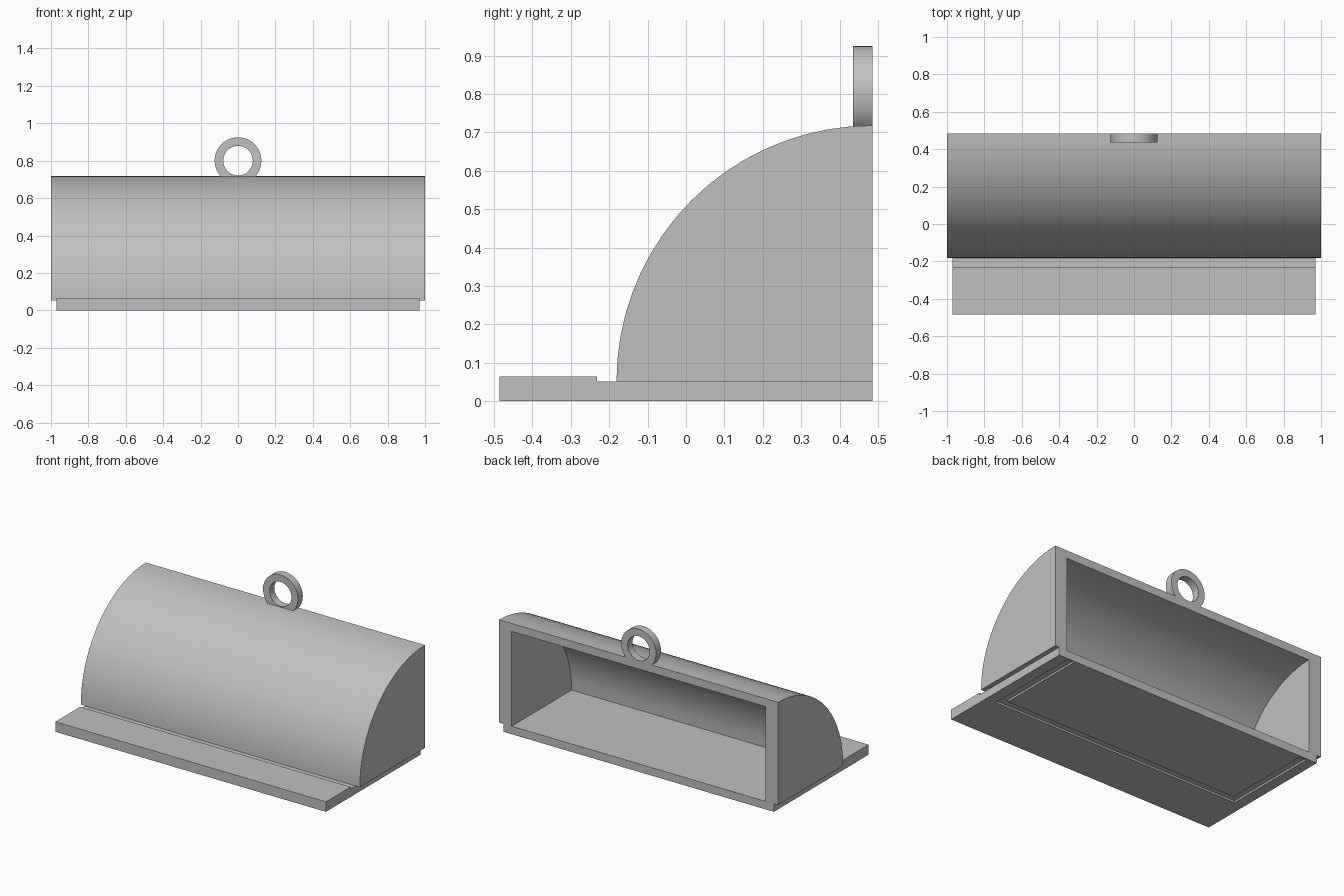
import bpy
import bmesh
from math import sin, cos, pi, radians

if "Cube" in bpy.data.objects:
    bpy.data.objects.remove(bpy.data.objects["Cube"], do_unlink=True)

BACK = 0.485        # y of the open back
FLOOR = 0.052       # top of the base under the hood
RADIUS = 0.666      # outer radius of the hood
WALL = 0.052        # thickness of the curved wall
HALF_BASE = 0.97

grey = bpy.data.materials.new("plain grey")
grey.use_nodes = True
colour = (0.53, 0.53, 0.53, 1)
grey.diffuse_color = colour
grey.node_tree.nodes["Principled BSDF"].inputs["Base Color"].default_value = colour


def extrude(name, profile, axis, start, end):
    """Solid from a closed profile: (y, z) along x or (x, z) along y."""
    bm = bmesh.new()
    place = (lambda a, b, t: (t, a, b)) if axis == "x" else (lambda a, b, t: (a, t, b))
    face = bm.faces.new([bm.verts.new(place(a, b, start)) for a, b in profile])
    made = bmesh.ops.extrude_face_region(bm, geom=[face])["geom"]
    move = (end - start, 0, 0) if axis == "x" else (0, end - start, 0)
    bmesh.ops.translate(bm, vec=move, verts=[v for v in made if isinstance(v, bmesh.types.BMVert)])
    bmesh.ops.recalc_face_normals(bm, faces=bm.faces)
    mesh = bpy.data.meshes.new(name)
    bm.to_mesh(mesh)
    bm.free()
    mesh.materials.append(grey)
    obj = bpy.data.objects.new(name, mesh)
    bpy.context.collection.objects.link(obj)
    return obj


def combine(target, tool, operation):
    """Apply a boolean and discard the tool."""
    tool.hide_render = True
    mod = target.modifiers.new("combine", "BOOLEAN")
    mod.operation, mod.object, mod.solver = operation, tool, "EXACT"
    bpy.context.view_layer.objects.active = target
    bpy.ops.object.modifier_apply(modifier=mod.name)
    bpy.data.objects.remove(tool, do_unlink=True)


def arc(cx, cz, r, first, last, steps):
    angles = [first + (last - first) * i / steps for i in range(steps + 1)]
    return [(cx + r * cos(a), cz + r * sin(a)) for a in angles]


def rectangle(a, b, c, d):
    return [(a, c), (b, c), (b, d), (a, d)]


# Hood: quarter cylinder, hollowed through the back and underside
hood = extrude("hood", arc(BACK, FLOOR, RADIUS, pi, pi / 2, 18) + [(BACK, FLOOR)], "x", -1, 1)
inner = RADIUS - WALL
hollow = arc(BACK, FLOOR, inner, pi, pi / 2, 18)
hollow += [(0.6, FLOOR + inner), (0.6, -0.1), (BACK - inner, -0.1)]
combine(hood, extrude("hollow_cutter", hollow, "x", -0.91, 0.91), "DIFFERENCE")

# Hanging ring fused to the back of the hood
ring = extrude("hanging_ring", arc(0, 0.8, 0.125, 0, 2 * pi, 48)[:-1], "y", 0.435, BACK)
hole = extrude("ring_hole", arc(0, 0.8, 0.079, 0, 2 * pi, 48)[:-1], "y", 0.4, 0.6)
combine(ring, hole, "DIFFERENCE")
combine(hood, ring, "UNION")

# Base tray with a raised front ledge
step = [(-BACK, 0), (BACK, 0), (BACK, FLOOR), (-0.232, FLOOR), (-0.232, 0.065), (-BACK, 0.065)]
base = extrude("base", step, "x", -HALF_BASE, HALF_BASE)

# Shallow U-shaped groove in the underside
groove = [(-0.9, -0.17), (0.9, -0.17), (0.9, 0.475), (0.85, 0.475),
          (0.85, -0.12), (-0.85, -0.12), (-0.85, 0.475), (-0.9, 0.475)]
cutter = extrude("groove_cutter", groove, "y", -0.1, 0.012)
for v in cutter.data.vertices:
    v.co.y, v.co.z = v.co.z, v.co.y
cutter.data.flip_normals()
combine(base, cutter, "DIFFERENCE")

# Smooth the curves, keep the edges sharp
for obj in (hood, base):
    bpy.ops.object.select_all(action="DESELECT")
    obj.select_set(True)
    bpy.context.view_layer.objects.active = obj
    bpy.ops.object.shade_smooth_by_angle(angle=radians(30))
